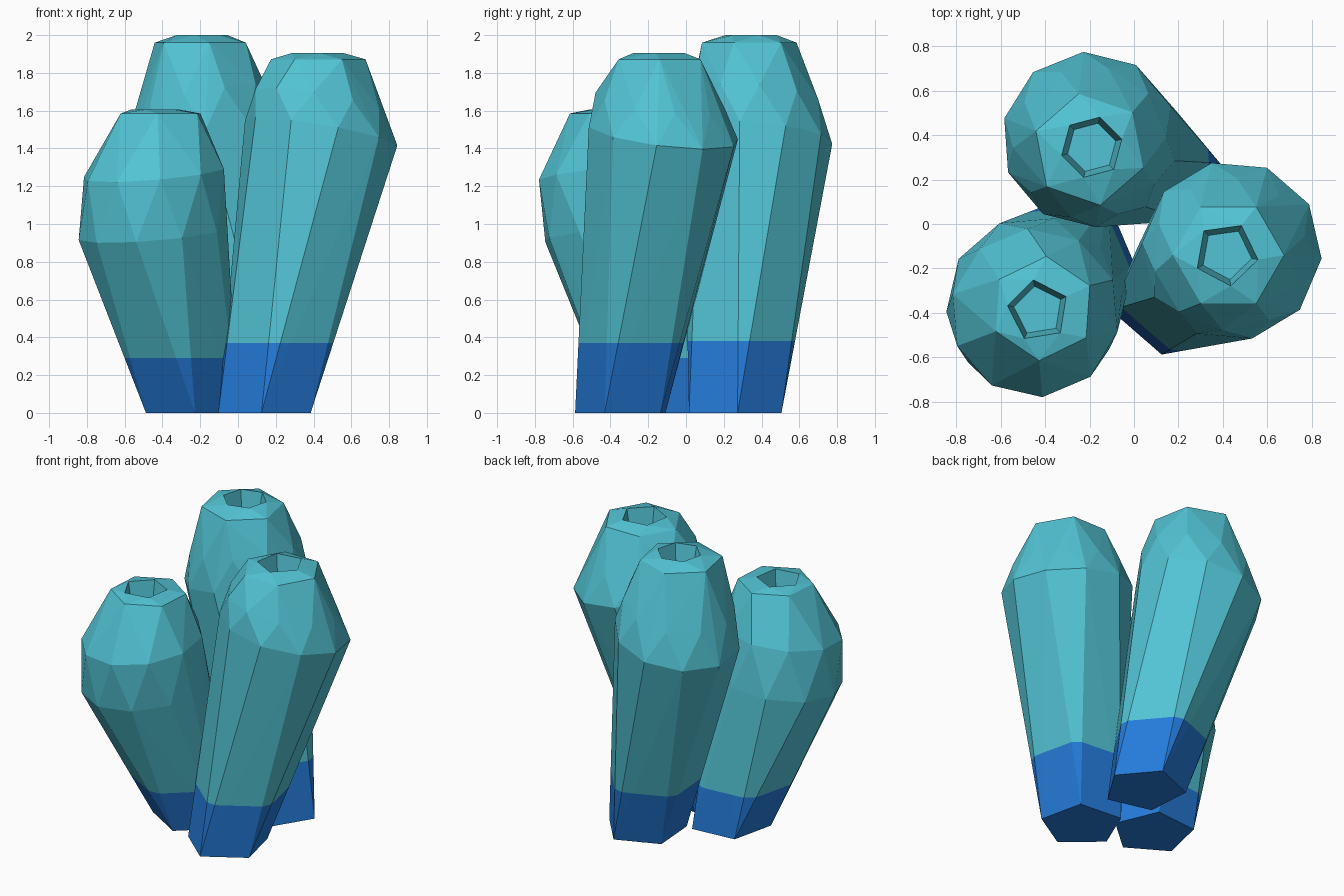
import bpy, bmesh, math
from mathutils import Vector

if "Cube" in bpy.data.objects:
    bpy.data.objects.remove(bpy.data.objects["Cube"])


def material(name, rgb):
    m = bpy.data.materials.new(name)
    m.diffuse_color = (*rgb, 1)
    m.use_nodes = True
    m.node_tree.nodes["Principled BSDF"].inputs["Base Color"].default_value = m.diffuse_color
    return m


TEAL = material("teal", (0.085, 0.55, 0.66))
BLUE = material("base blue", (0.018, 0.20, 0.70))


def ring(centre, radius, count, start, tilt=(0, 0)):
    """Regular ring of points; tilt lowers the side the tube leans towards."""
    pts = []
    for i in range(count):
        a = math.radians(start) + math.tau * i / count
        dx, dy = radius * math.cos(a), radius * math.sin(a)
        pts.append(Vector((centre[0] + dx, centre[1] + dy,
                           centre[2] - tilt[0] * dx - tilt[1] * dy)))
    return pts


def tube(name, base, belly, shoulder, rim, lip, turn, tilt, band):
    bm = bmesh.new()
    lip_pts = ring(lip[0], lip[1], lip[2], lip[3])
    pts = ring((*base, 0), 0.258, 5, turn)                        # five-sided foot
    pts += ring(belly[0], belly[1], 10, turn + 18, tilt)          # widest ring
    pts += ring(shoulder[0], shoulder[1], 10, turn, tilt)         # shoulder ring
    pts += ring(rim[0], rim[1], 6, rim[2])                        # outer rim
    for p in pts:
        bm.verts.new(p)
    lip_verts = [bm.verts.new(p) for p in lip_pts]
    hull = bmesh.ops.convex_hull(bm, input=bm.verts[:])
    loose = [v for v in bm.verts if not v.link_faces]
    bmesh.ops.delete(bm, geom=loose, context='VERTS')

    # open the mouth and add tapered walls and a floor
    top = [f for f in bm.faces if all(v in lip_verts for v in f.verts)]
    bmesh.ops.delete(bm, geom=top, context='FACES')
    c = Vector(lip[0])
    floor = [bm.verts.new(c + (p - c) * 0.8 - Vector((0, 0, 0.15))) for p in lip_pts]
    n = len(floor)
    for i in range(n):
        j = (i + 1) % n
        bm.faces.new((lip_verts[j], lip_verts[i], floor[i], floor[j]))
    bm.faces.new(floor)

    # painted band round the foot
    bmesh.ops.bisect_plane(bm, geom=bm.verts[:] + bm.edges[:] + bm.faces[:],
                           plane_co=(0, 0, band), plane_no=(0, 0, 1))
    bmesh.ops.recalc_face_normals(bm, faces=bm.faces[:])
    for f in bm.faces:
        f.material_index = 1 if f.calc_center_median().z < band else 0
        f.smooth = False
    me = bpy.data.meshes.new(name)
    bm.to_mesh(me)
    bm.free()
    me.materials.append(TEAL)
    me.materials.append(BLUE)
    ob = bpy.data.objects.new(name, me)
    bpy.context.collection.objects.link(ob)
    return ob


# tall tube at the back
tube("tall_back_tube", (0.13, 0.255),
     belly=((-0.2, 0.38, 1.46), 0.395), shoulder=((-0.2, 0.365, 1.67), 0.345),
     rim=((-0.2, 0.335, 1.96), 0.255, 41), lip=((-0.19, 0.345, 2.0), 0.14, 6, 15),
     turn=4, tilt=(-0.2, 0.08), band=0.38)

# short tube at the front left
tube("short_left_tube", (-0.25, -0.12),
     belly=((-0.45, -0.36, 0.95), 0.395), shoulder=((-0.445, -0.40, 1.27), 0.38),
     rim=((-0.41, -0.38, 1.585), 0.235, 26), lip=((-0.43, -0.39, 1.605), 0.14, 5, 27),
     turn=-85, tilt=(-0.08, -0.1), band=0.29)

# middle tube at the front right
tube("middle_right_tube", (0.147, -0.33),
     belly=((0.44, -0.12, 1.48), 0.405), shoulder=((0.43, -0.135, 1.65), 0.345),
     rim=((0.425, -0.14, 1.872), 0.25, 0), lip=((0.415, -0.135, 1.905), 0.145, 5, -10),
     turn=-95, tilt=(0.17, 0.12), band=0.37)
